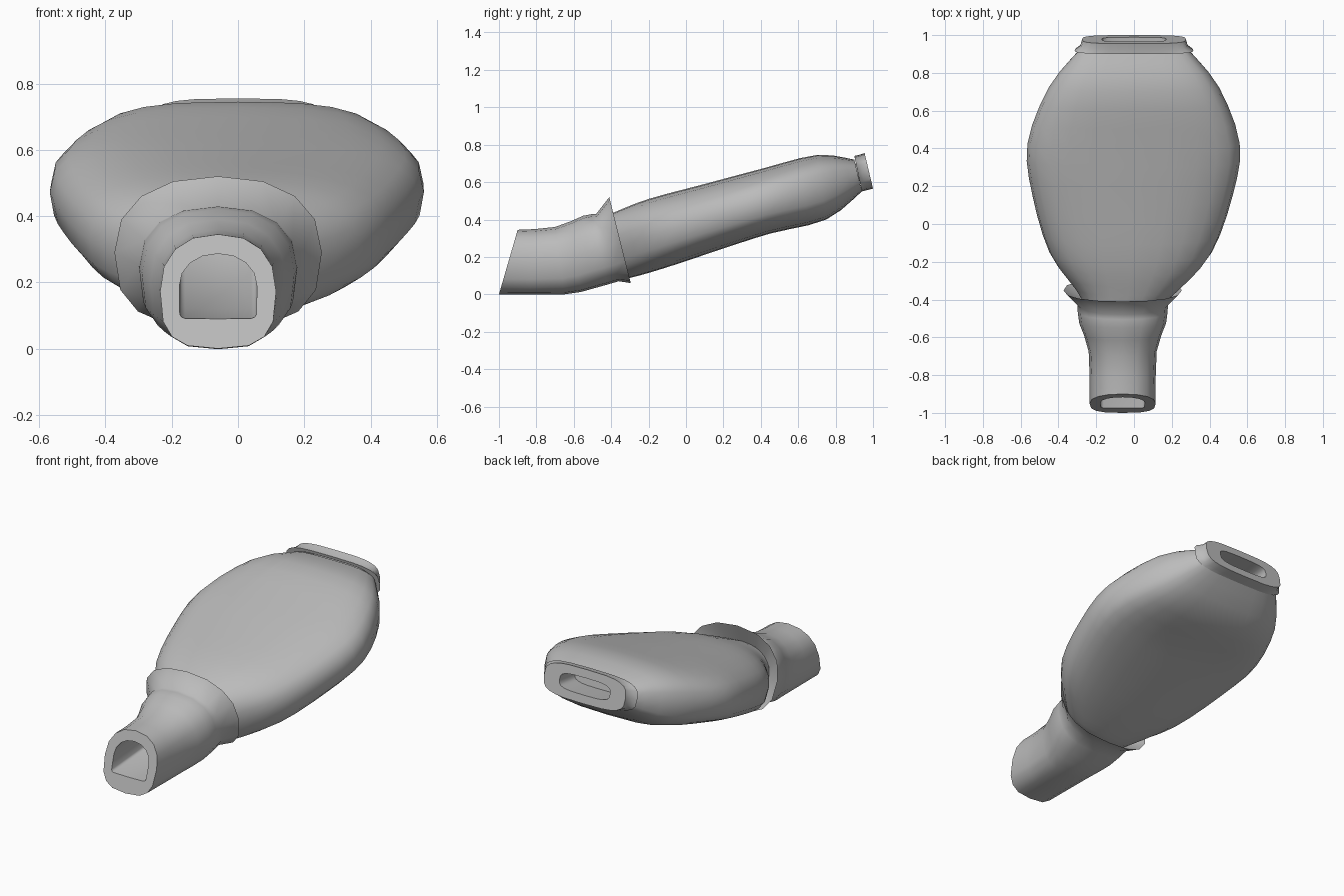
import bpy, bmesh
from math import cos, sin, tau
from mathutils import Vector

if "Cube" in bpy.data.objects:
    bpy.data.objects.remove(bpy.data.objects["Cube"])

grey = bpy.data.materials.new("duct grey")
grey.use_nodes = True
colour = (0.5, 0.5, 0.5, 1)
grey.diffuse_color = colour
grey.node_tree.nodes["Principled BSDF"].inputs["Base Color"].default_value = colour


def station(top, bottom, half):
    """Tilted cross-section hung between a top and a bottom (y, z) point."""
    return Vector((*top, *bottom, half))


def inset(outer, low, high, side, back=0, rise=0):
    """Smaller opening in the plane of a station, optionally pushed along."""
    bottom, top = Vector(outer[2:4]), Vector(outer[:2])
    shift = Vector((back, rise))
    return station(bottom.lerp(top, high) + shift,
                   bottom.lerp(top, low) + shift, outer[4] * side)


def smooth(keys, steps):
    """Pass a smooth spline through the key stations."""
    padded = [keys[0]] + keys + [keys[-1]]
    path = []
    for a, b, c, d in zip(padded, padded[1:], padded[2:], padded[3:]):
        for k in range(steps):
            u = k / steps
            bend = (a * 2 - b * 5 + c * 4 - d) * u + (b * 3 - a - c * 3 + d) * u * u
            path.append(b + (c - a + bend) * u / 2)
    return path + [keys[-1]]


def superellipse(value, roundness):
    sign = 1 if value >= 0 else -1
    return sign * abs(value) ** (2 / roundness)


def add_ring(bm, shape, sides, centre, upper, lower):
    top, bottom, half = Vector(shape[:2]), Vector(shape[2:4]), shape[4]
    ring = []
    for i in range(sides):
        angle = tau * i / sides
        roundness = upper if sin(angle) >= 0 else lower
        height = (superellipse(sin(angle), roundness) + 1) / 2
        y, z = bottom.lerp(top, height)
        x = centre + half * superellipse(cos(angle), roundness)
        ring.append(bm.verts.new((x, y, z)))
    return ring


def loft(name, sides, sections, capped=True):
    """Skin (station, centre, upper, lower) sections, capping the first one."""
    bm = bmesh.new()
    rings = [add_ring(bm, shape, sides, *rest) for shape, *rest in sections]
    for a, b in zip(rings, rings[1:]):
        for i in range(sides):
            j = (i + 1) % sides
            bm.faces.new((a[i], a[j], b[j], b[i]))
    if capped:
        bm.faces.new(rings[0])
    bmesh.ops.recalc_face_normals(bm, faces=bm.faces)
    mesh = bpy.data.meshes.new(name)
    bm.to_mesh(mesh)
    bm.free()
    mesh.materials.append(grey)
    obj = bpy.data.objects.new(name, mesh)
    bpy.context.collection.objects.link(obj)
    bpy.ops.object.select_all(action='DESELECT')
    obj.select_set(True)
    bpy.context.view_layer.objects.active = obj
    bpy.ops.object.shade_smooth_by_angle(angle=1.05)


# Inlet nozzle: D-shaped rising bore, mouth, swelling neck and thin flared collar
inlet_x = -0.06
mouth = station(top=(-.9, .345), bottom=(-1, 0), half=.175)
neck = smooth([
    mouth,
    station(top=(-.7, .36), bottom=(-.65, 0), half=.18),
    station(top=(-.55, .42), bottom=(-.5, .03), half=.23),
    station(top=(-.48, .43), bottom=(-.36, .07), half=.24),
], steps=2)
collar = station(top=(-.41, .52), bottom=(-.295, .06), half=.313)
root = station(top=(-.45, .41), bottom=(-.35, .085), half=.22)
bore = [inset(mouth, low=.26, high=.83, side=.67, back=back, rise=rise)
        for back, rise in ((1, .25), (.4, .03), (0, 0))]
loft("inlet_nozzle", 16,
     [(s, inlet_x, 2.1, 12) for s in bore]
     + [(s, inlet_x, 2.3, 3) for s in neck]
     + [(s, inlet_x, 2.3, 2.7) for s in (collar, root)])

# Swollen flat chamber, drifting from the inlet line to the middle
chamber = smooth([
    root,
    station(top=(-.38, .44), bottom=(-.29, .09), half=.28),
    station(top=(-.2, .51), bottom=(-.1, .145), half=.43),
    station(top=(.1, .59), bottom=(.2, .245), half=.53),
    station(top=(.4, .67), bottom=(.45, .325), half=.562),
    station(top=(.7, .745), bottom=(.75, .4), half=.45),
    station(top=(.9, .72), bottom=(.94, .55), half=.29),
], steps=3)
last = len(chamber) - 1
sections = []
for i, shape in enumerate(chamber):
    along = i / last
    sections.append((shape, inlet_x * (1 - along) ** 3,
                     2.3 + along ** 2, 2.7 + along / 2))
loft("chamber", 24, sections, capped=False)

# Outlet rim: slot, flat end and flared lip closing onto the chamber
rim = station(top=(.955, .755), bottom=(1, .565), half=.275)
lip = station(top=(.9, .74), bottom=(.94, .55), half=.315)
outlet = [
    inset(rim, low=.25, high=.75, side=.62, back=-.15, rise=-.02),
    inset(rim, low=.25, high=.75, side=.62),
    rim,
    station(top=(.925, .745), bottom=(.96, .555), half=.285),
    lip,
    inset(lip, low=.1, high=.9, side=.85),
]
loft("outlet_rim", 24, [(s, 0, 3.5, 3.5) for s in outlet])
